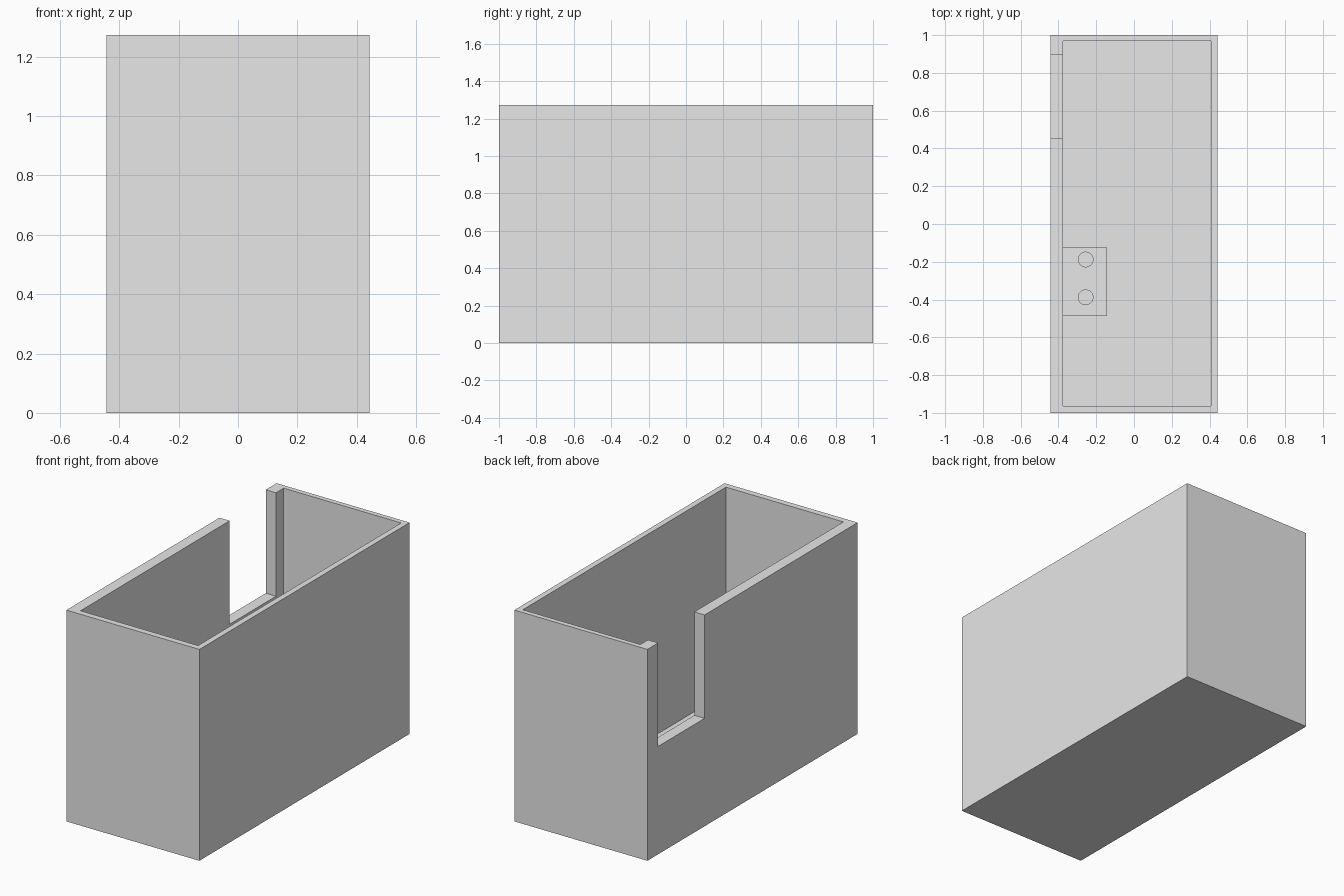
import bpy

if "Cube" in bpy.data.objects:
    bpy.data.objects.remove(bpy.data.objects["Cube"], do_unlink=True)

GREY = (0.8, 0.8, 0.8, 1.0)
grey = bpy.data.materials.new("light grey")
grey.diffuse_color = GREY
grey.use_nodes = True
grey.node_tree.nodes["Principled BSDF"].inputs["Base Color"].default_value = GREY


def box(name, low, high):
    """Box spanning two opposite corners."""
    centre = [(a + b) / 2 for a, b in zip(low, high)]
    bpy.ops.mesh.primitive_cube_add(size=1, location=centre)
    obj = bpy.context.object
    obj.name = name
    obj.scale = [b - a for a, b in zip(low, high)]
    bpy.ops.object.transform_apply(location=True, rotation=False, scale=True)
    obj.data.materials.append(grey)
    return obj


def cut(target, cutter):
    """Subtract the cutter and remove it."""
    cutter.hide_render = True
    mod = target.modifiers.new("cut", "BOOLEAN")
    mod.operation = "DIFFERENCE"
    mod.solver = "EXACT"
    mod.object = cutter
    bpy.context.view_layer.objects.active = target
    bpy.ops.object.modifier_apply(modifier=mod.name)
    bpy.data.objects.remove(cutter, do_unlink=True)


HALF_X, HALF_Y, HEIGHT = 0.443, 1.0, 1.273
FLOOR, INNER_RIGHT = 0.035, -0.375

# Open-topped case with one thick wall
case = box("case", (-HALF_X, -HALF_Y, 0), (HALF_X, HALF_Y, HEIGHT))
cut(case, box("cavity_cutter", (INNER_RIGHT, -0.963, FLOOR), (0.408, 0.97, HEIGHT + 0.2)))

# Tall notch in the thick wall
cut(case, box("notch_cutter", (-0.6, 0.456, 0.65), (INNER_RIGHT + 0.05, 0.897, HEIGHT + 0.2)))

# Mounting block on the floor against the thick wall, with two round holes
BLOCK_TOP = 0.24
block = box("mounting_block", (INNER_RIGHT, -0.487, FLOOR), (-0.142, -0.124, BLOCK_TOP))
for y in (-0.388, -0.188):
    bpy.ops.mesh.primitive_cylinder_add(vertices=32, radius=0.039, depth=0.2,
                                        location=(-0.256, y, BLOCK_TOP))
    cut(block, bpy.context.object)

# Flat faces with smooth hole walls
bpy.ops.object.select_all(action="DESELECT")
block.select_set(True)
bpy.context.view_layer.objects.active = block
bpy.ops.object.shade_smooth_by_angle()
